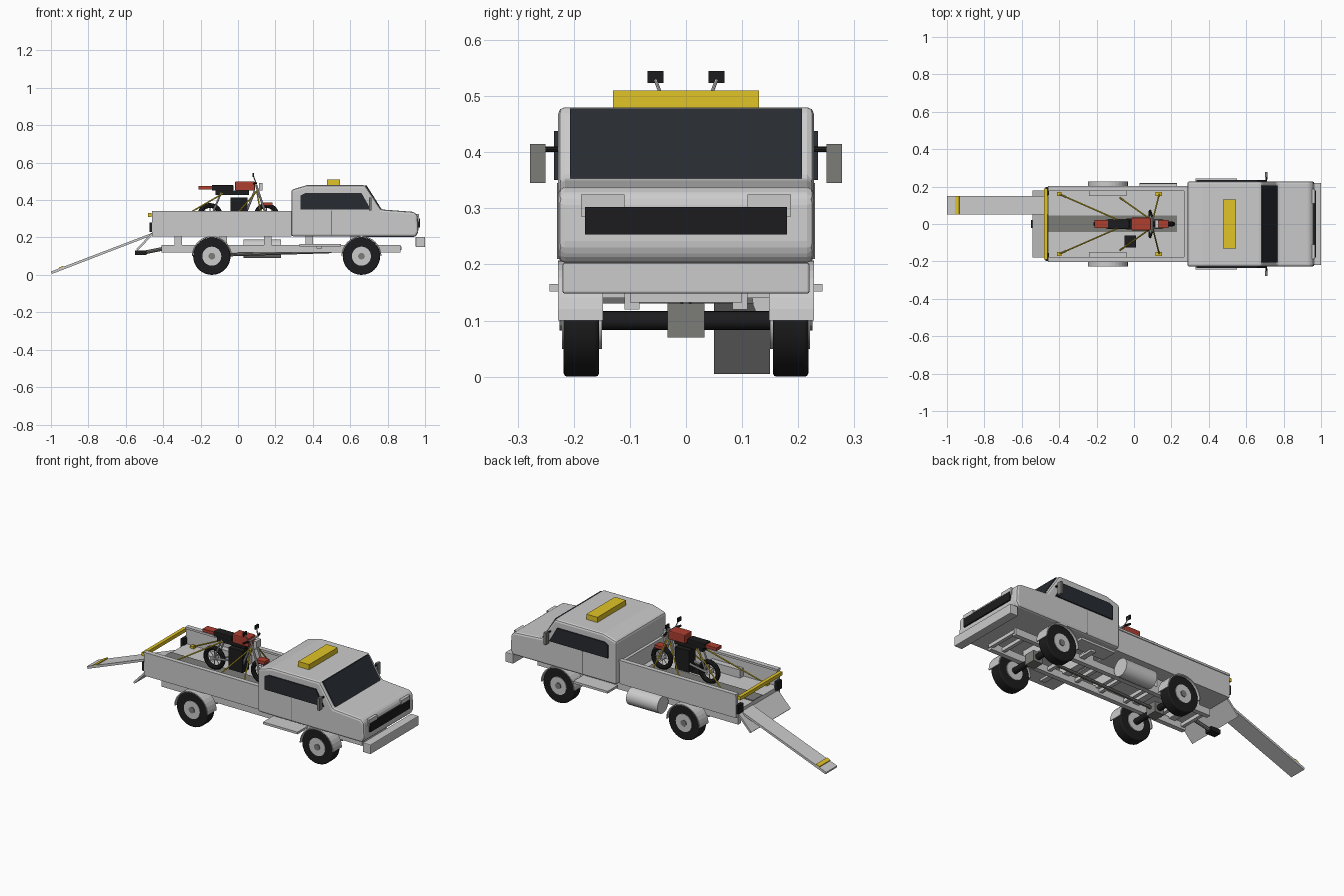
import bpy, math
from mathutils import Vector

if "Cube" in bpy.data.objects:
    bpy.data.objects.remove(bpy.data.objects["Cube"])

def mat(name, c):
    m = bpy.data.materials.new(name)
    m.diffuse_color = (*c, 1)
    m.use_nodes = True
    m.node_tree.nodes["Principled BSDF"].inputs["Base Color"].default_value = m.diffuse_color
    return m

BLACK = mat("black", (0.012, 0.012, 0.013))
GLASS = mat("glass", (0.02, 0.024, 0.03))
RED = mat("red", (0.42, 0.05, 0.03))
YELLOW = mat("yellow", (0.75, 0.55, 0.02))
DARK = mat("dark_grey", (0.2, 0.2, 0.19))

def finish(o, name, m, bevel=0):
    o.name = name
    if m:
        o.data.materials.append(m)
    if bevel:
        b = o.modifiers.new("bevel", 'BEVEL')
        b.width, b.segments, b.limit_method = bevel, 2, 'ANGLE'
    return o

def box(name, x, y, z, m=None, bevel=0):
    """Box from (min, max) ranges."""
    bpy.ops.mesh.primitive_cube_add(size=1)
    o = bpy.context.object
    for v in o.data.vertices:
        v.co = [r[0] + (c + 0.5) * (r[1] - r[0]) for r, c in zip((x, y, z), v.co)]
    return finish(o, name, m, bevel)

def pair(name, x, y, z, m=None, bevel=0):
    for side, yy in (("left", y), ("right", (-y[1], -y[0]))):
        box(f"{name}_{side}", x, yy, z, m, bevel)

def prism(name, pts, y0, y1, m=None, bevel=0):
    """Side profile in x, z pushed from y0 to y1."""
    n = len(pts)
    me = bpy.data.meshes.new(name)
    me.from_pydata([(x, y0, z) for x, z in pts] + [(x, y1, z) for x, z in pts], [],
                   [list(range(n)), list(range(2 * n - 1, n - 1, -1))] +
                   [[i, i + n, (i + 1) % n + n, (i + 1) % n] for i in range(n)])
    o = bpy.data.objects.new(name, me)
    bpy.context.collection.objects.link(o)
    bpy.context.view_layer.objects.active = o
    o.select_set(True)
    bpy.ops.object.mode_set(mode='EDIT')
    bpy.ops.mesh.select_all(action='SELECT')
    bpy.ops.mesh.normals_make_consistent(inside=False)
    bpy.ops.object.mode_set(mode='OBJECT')
    o.select_set(False)
    return finish(o, name, m, bevel)

def rod(name, a, b, r, m=None, n=8, bevel=0):
    a, b = Vector(a), Vector(b)
    bpy.ops.mesh.primitive_cylinder_add(vertices=n, radius=r, depth=(b - a).length, location=(a + b) / 2)
    o = bpy.context.object
    o.rotation_euler = (b - a).to_track_quat('Z', 'Y').to_euler()
    if n > 12:
        bpy.ops.object.shade_smooth_by_angle(angle=math.radians(35))
    return finish(o, name, m, bevel)

# cab
prism("cab", [(.285, .205), (.285, .455), (.37, .48), (.68, .48), (.765, .35), (.94, .337),
              (.96, .318), (.965, .23), (.95, .203)], -.228, .228, None, .012)
prism("windshield", [(.688, .478), (.767, .352), (.755, .35), (.676, .476)], -.207, .207, GLASS)
for s, side in ((1, "left"), (-1, "right")):
    prism(f"side_window_{side}", [(.335, .35), (.335, .425), (.36, .438), (.66, .438), (.71, .35)],
          s * .22, s * .235, GLASS)
    rod(f"mirror_arm_{side}", (.705, s * .22, .405), (.71, s * .255, .405), .005, BLACK)
pair("door_seam", (.498, .502), (.22, .2295), (.21, .345), DARK)
pair("mirror", (.70, .715), (.25, .278), (.345, .415), DARK)
pair("headlight", (.95, .968), (.11, .187), (.285, .325))
box("grille", (.95, .972), (-.18, .18), (.253, .302), BLACK)
box("front_bumper", (.95, 1), (-.22, .22), (.148, .203), None, .004)
box("roof_beacon", (.475, .545), (-.13, .13), (.478, .51), YELLOW)

# cargo bed
box("bed_floor", (-.46, .285), (-.195, .195), (.205, .243))
pair("bed_wall", (-.46, .285), (.183, .2), (.205, .335))
pair("bed_rail", (-.46, .285), (.177, .204), (.33, .342))
box("bed_front_wall", (.268, .286), (-.19, .19), (.22, .335))
pair("wheel_well", (-.24, -.04), (.15, .19), (.24, .29))
box("wheel_channel", (-.46, .23), (-.042, .045), (.243, .248), DARK)
box("tail_bar", (-.482, -.462), (-.19, .19), (.31, .33), YELLOW)
pair("tail_lamp", (-.474, -.455), (.155, .198), (.23, .28), BLACK)
prism("tailgate", [(-.455, .215), (-.535, .13), (-.543, .138), (-.463, .223)], -.18, .18)
box("hitch", (-.55, -.49), (-.022, .022), (.105, .13), BLACK)
rod("hitch_bar", (-.4, 0, .14), (-.5, 0, .12), .01, DARK)

# loading ramp
prism("ramp", [(-.455, .213), (-.455, .226), (-1, .018), (-.995, .005)], .05, .15)
prism("ramp_stripe", [(-.955, .03), (-.957, .04), (-.935, .048), (-.933, .038)], .05, .15, YELLOW)

# chassis
pair("frame_rail", (-.41, .87), (.083, .11), (.12, .16))
for i, x in enumerate((-.4, -.24, -.02, .14, .3, .48, .78, .855)):
    box(f"crossmember_{i}", (x, x + .02), (-.1, .1), (.132, .152))
for i, x in enumerate((-.34, -.1, .14, .36, .6)):
    box(f"body_mount_{i}", (x, x + .04), (-.11, .11), (.15, .21))
pair("running_board", (.33, .55), (.15, .243), (.152, .165))
pair("step_bracket", (.42, .45), (.1, .2), (.14, .154))
rod("fuel_tank", (.03, .168, .14), (.23, .168, .14), .05, None, 24)
rod("drive_shaft", (-.14, 0, .105), (.5, 0, .125), .009, DARK)

# road wheels, axles and mudguards
for x, end in ((-.14, "rear"), (.66, "front")):
    rod(f"axle_{end}", (x, -.17, .1), (x, .17, .1), .017, BLACK, 16)
    box(f"axle_housing_{end}", (x - .03, x + .03), (-.033, .033), (.07, .13), DARK)
    for s, side in ((1, "left"), (-1, "right")):
        rod(f"tyre_{end}_{side}", (x, s * .155, .1), (x, s * .218, .1), .1, BLACK, 32, .006)
        rod(f"rim_{end}_{side}", (x, s * .15, .1), (x, s * .221, .1), .051, None, 24)
        rod(f"hub_{end}_{side}", (x, s * .2, .1), (x, s * .225, .1), .018, DARK, 12)
        arc = [math.pi * i / 16 for i in range(17)]
        prism(f"mudguard_{end}_{side}",
              [(x + .107 * math.cos(a), .1 + .107 * math.sin(a)) for a in arc] +
              [(x + .101 * math.cos(a), .1 + .101 * math.sin(a)) for a in reversed(arc)],
              s * .148, s * .228)

# motorbike wheels
for x, end in ((-.15, "rear"), (.152, "front")):
    bpy.ops.mesh.primitive_torus_add(major_segments=28, minor_segments=8, major_radius=.055, minor_radius=.013,
                                     location=(x, 0, .316), rotation=(math.pi / 2, 0, 0))
    bpy.ops.object.shade_smooth_by_angle()
    finish(bpy.context.object, f"bike_tyre_{end}", BLACK)
    rod(f"bike_hub_{end}", (x, -.02, .316), (x, .02, .316), .015, None, 12)
    for i in range(4):
        a = i * math.pi / 4
        d = Vector((math.cos(a), 0, math.sin(a))) * .045
        c = Vector((x, 0, .316))
        rod(f"spoke_{end}_{i}", c - d, c + d, .002)

# motorbike body
box("bike_engine", (-.04, .05), (-.03, .03), (.29, .415), BLACK)
box("bike_seat", (-.14, -.025), (-.025, .025), (.45, .48), BLACK, .004)
box("bike_subframe", (-.12, .06), (-.02, .02), (.427, .452), BLACK)
box("bike_tank", (-.015, .09), (-.034, .034), (.45, .5), RED, .005)
box("rear_fender", (-.21, -.135), (-.022, .022), (.457, .474), RED)
box("front_fender", (.13, .185), (-.022, .022), (.37, .388), RED)
box("bike_headlamp", (.113, .132), (-.022, .022), (.45, .49))
for s, side in ((1, "left"), (-1, "right")):
    rod(f"fork_{side}", (.152, s * .02, .316), (.097, s * .02, .48), .006)
    rod(f"swingarm_{side}", (-.15, s * .02, .316), (-.02, s * .02, .34), .006)
    rod(f"shock_{side}", (-.14, s * .02, .32), (-.09, s * .018, .44), .005)
    rod(f"down_tube_{side}", (.09, s * .012, .45), (.03, s * .02, .3), .006)
    rod(f"bike_mirror_stalk_{side}", (.097, s * .04, .49), (.082, s * .055, .53), .003)
    rod(f"grip_{side}", (.097, s * .04, .488), (.085, s * .075, .488), .006, BLACK)
    # tie-down straps
    rod(f"strap_rear_{side}", (-.08, s * .02, .435), (-.4, s * .16, .25), .004, YELLOW)
    rod(f"strap_front_{side}", (.1, s * .02, .45), (.135, s * .16, .25), .004, YELLOW)
    rod(f"strap_mid_{side}", (.095, s * .02, .44), (-.075, s * .14, .25), .004, YELLOW)
pair("strap_anchor_rear", (-.412, -.388), (.15, .172), (.243, .255), YELLOW)
pair("strap_anchor_front", (.115, .15), (.15, .172), (.243, .255), YELLOW)
rod("handlebar", (.097, -.045, .488), (.097, .045, .488), .005)
pair("bike_mirror", (.077, .085), (.04, .069), (.523, .545), BLACK)
box("tool_box", (-.05, .012), (-.125, -.062), (.243, .275), BLACK)
